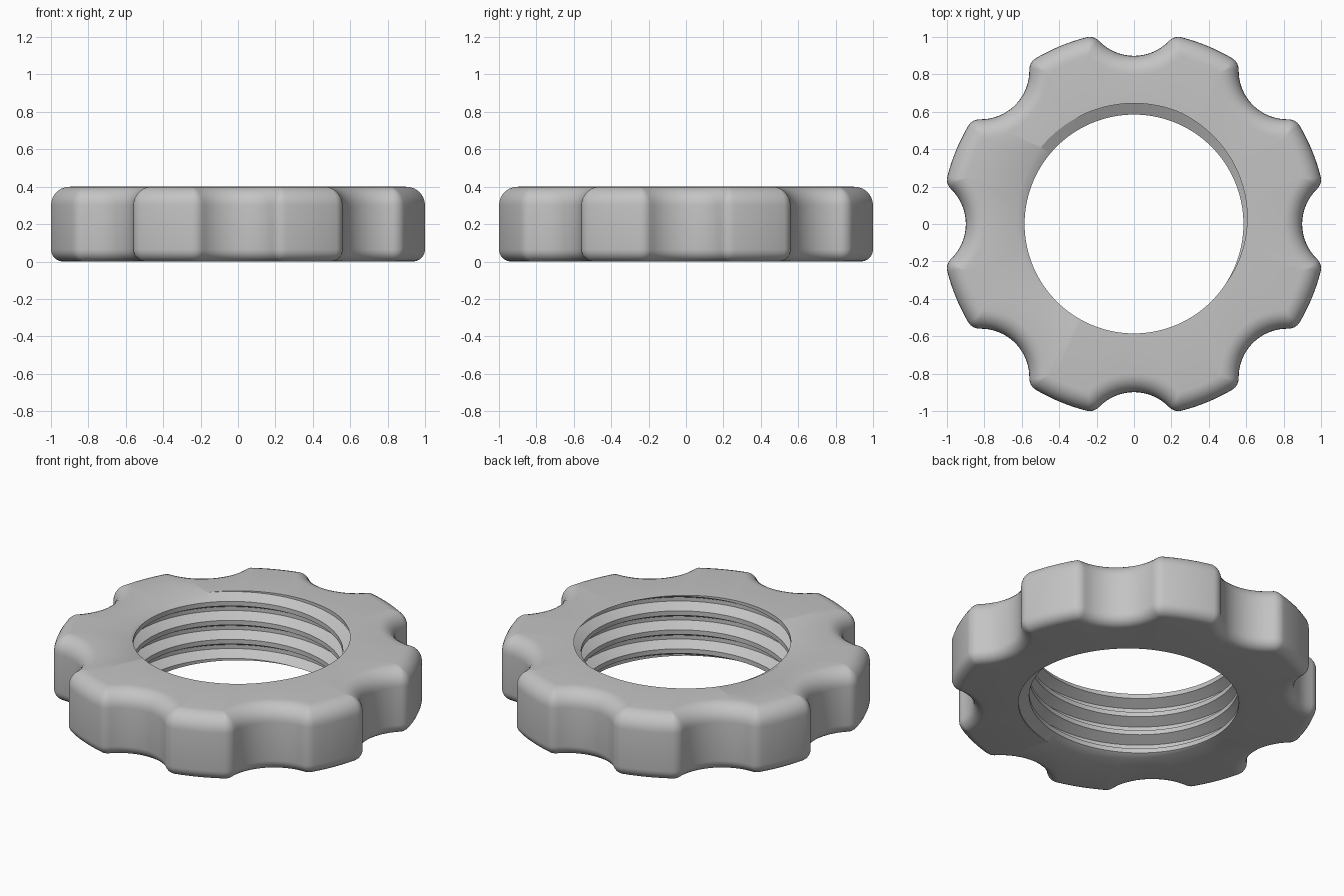
import bpy, bmesh, math

HEIGHT = 0.4
LOBES = 8
STEP = 2 * math.pi / LOBES
OUTER, HOLLOW, HOLLOW_AT, CORNER = 1.031, 0.26, 1.16, 0.07
TOP_ROUND, BOTTOM_ROUND = 0.1, 0.065
MINOR, MAJOR, PITCH = 0.585, 0.645, 0.117
# One thread turn: (fraction of pitch measured from the root centre, radius)
THREAD = [(-0.1, MAJOR), (0.1, MAJOR), (0.38, MINOR), (0.62, MINOR)]

if "Cube" in bpy.data.objects:
    bpy.data.objects.remove(bpy.data.objects["Cube"])


def polar(x, y):
    return math.hypot(x, y), math.atan2(y, x)


def outline(inset):
    """Scalloped outline moved inwards, as (radius, angle) all the way round."""
    outer, hollow = OUTER - inset, HOLLOW + inset
    corner = max(CORNER - inset, 0.006)
    f, g = outer - corner, hollow + corner
    a = math.acos((f * f + HOLLOW_AT ** 2 - g * g) / (2 * f * HOLLOW_AT))
    fx, fy = f * math.cos(a), f * math.sin(a)
    t = math.atan2(fy, HOLLOW_AT - fx)
    half = []
    for i in range(9):                       # half of the hollow
        s = t * i / 8
        half.append(polar(HOLLOW_AT - hollow * math.cos(s), hollow * math.sin(s)))
    for i in range(1, 8):                    # rounded corner
        s = -t + (a + t) * i / 7
        half.append(polar(fx + corner * math.cos(s), fy + corner * math.sin(s)))
    for i in range(1, 5):                    # half of the lobe
        half.append((outer, a + (STEP / 2 - a) * i / 4))
    sector = half + [(r, STEP - s) for r, s in half[-2:0:-1]]
    points = [(r, s + k * STEP) for k in range(LOBES) for r, s in sector]
    return points + [(points[0][0], 2 * math.pi)]


def thread_radius(z, angle):
    """Bore radius at a height, following the helix."""
    root = HEIGHT + PITCH * (angle / (2 * math.pi) - 0.29)
    u = ((z - root) / PITCH + 0.5) % 1 - 0.5
    u = abs(u)
    blend = min(max((u - 0.1) / 0.28, 0), 1)
    return MAJOR + (MINOR - MAJOR) * blend


def bore(angle):
    """Thread profile from bottom to top, clipped to the ring."""
    root = HEIGHT + PITCH * (angle / (2 * math.pi) - 0.29)
    column = [(thread_radius(0, angle), 0)]
    for turn in range(-6, 3):
        for u, r in THREAD:
            z = root + (turn + u) * PITCH
            if z <= 0 or z >= HEIGHT:
                z = min(max(z, 0), HEIGHT)
                r = thread_radius(z, angle)
            column.append((r, z))
    column.append((thread_radius(HEIGHT, angle), HEIGHT))
    return column


# Rounded outer wall levels from top to bottom: (inset, height)
levels = []
for i in range(8):
    s = math.pi / 2 * i / 7
    levels.append((TOP_ROUND * (1 - math.sin(s)), HEIGHT - TOP_ROUND * (1 - math.cos(s))))
for i in range(7):
    s = math.pi / 2 * i / 6
    levels.append((BOTTOM_ROUND * (1 - math.cos(s)), BOTTOM_ROUND * (1 - math.sin(s))))

rings = [(outline(inset), z) for inset, z in levels]
base = outline(0)
scale = 1 / max(r * math.cos(s) for r, s in base)

# Threaded grip ring: one closed cross-section per angle, joined all round
bm = bmesh.new()
columns = []
for i, (_, angle) in enumerate(base):
    section = [(r, angle, z) for r, z in bore(angle)]
    section += [(ring[i][0] * scale, ring[i][1], z) for ring, z in rings]
    columns.append([bm.verts.new((r * math.cos(s), r * math.sin(s), z))
                    for r, s, z in section])
for a, b in zip(columns, columns[1:]):
    for j in range(len(a)):
        k = (j + 1) % len(a)
        bm.faces.new((a[j], a[k], b[k], b[j]))
bmesh.ops.remove_doubles(bm, verts=bm.verts, dist=0.00005)
bmesh.ops.dissolve_degenerate(bm, edges=bm.edges, dist=0.00005)
bmesh.ops.recalc_face_normals(bm, faces=bm.faces)
mesh = bpy.data.meshes.new("threaded_grip_ring")
bm.to_mesh(mesh)
bm.free()
ring_object = bpy.data.objects.new("threaded_grip_ring", mesh)
bpy.context.collection.objects.link(ring_object)

# Plain grey material
grey = bpy.data.materials.new("plain_grey")
grey.use_nodes = True
grey.diffuse_color = (0.55, 0.55, 0.55, 1)
grey.node_tree.nodes["Principled BSDF"].inputs["Base Color"].default_value = (0.55, 0.55, 0.55, 1)
mesh.materials.append(grey)

bpy.ops.object.select_all(action="DESELECT")
ring_object.select_set(True)
bpy.context.view_layer.objects.active = ring_object
bpy.ops.object.shade_smooth_by_angle(angle=math.radians(32))
